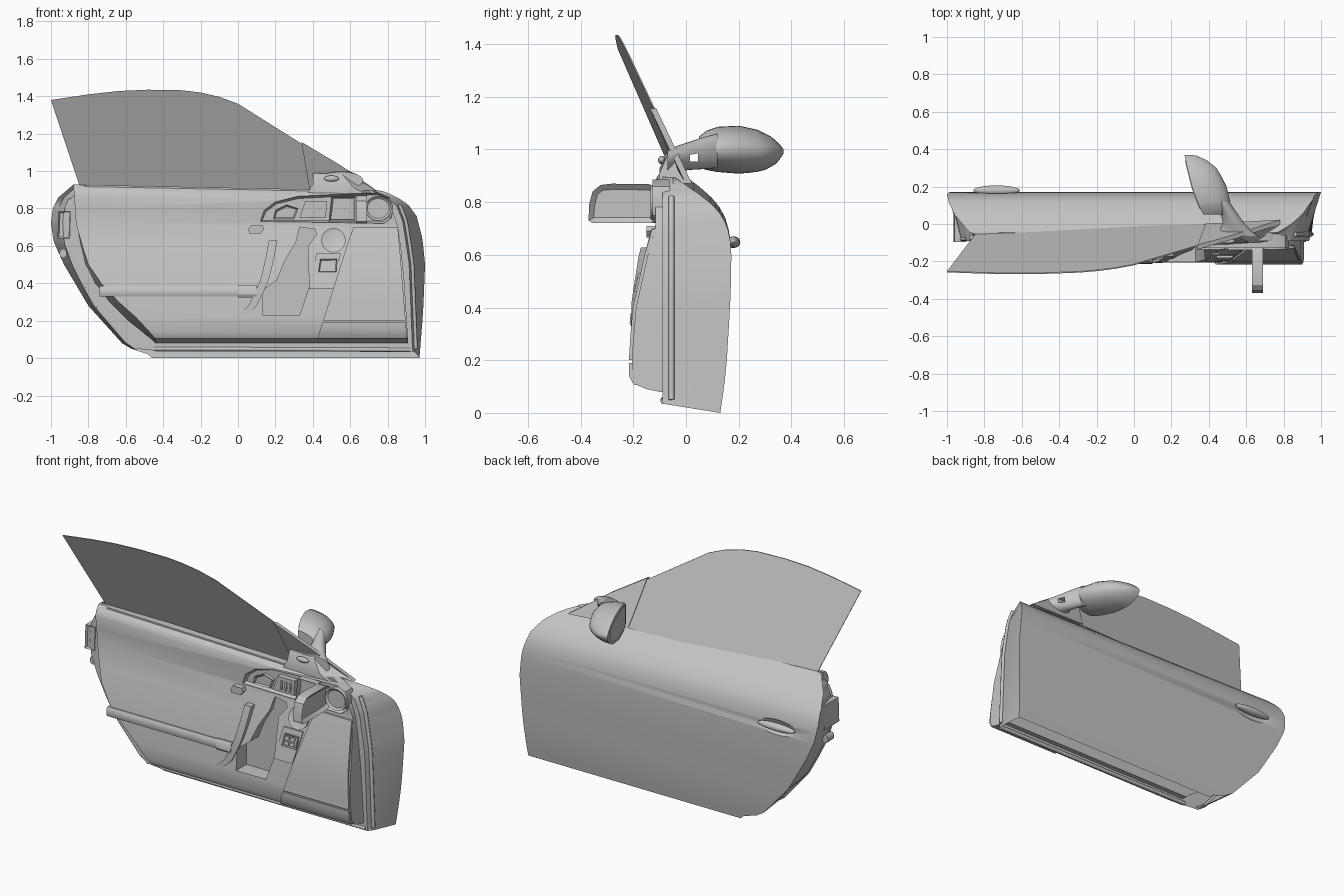
import bpy, bmesh, math

if "Cube" in bpy.data.objects:
    bpy.data.objects.remove(bpy.data.objects["Cube"])

grey = bpy.data.materials.new("plain grey")
grey.use_nodes = True
grey.diffuse_color = (0.55, 0.55, 0.55, 1)
grey.node_tree.nodes["Principled BSDF"].inputs["Base Color"].default_value = grey.diffuse_color
parts = []


def finish(name, bm):
    bmesh.ops.recalc_face_normals(bm, faces=bm.faces)
    mesh = bpy.data.meshes.new(name)
    bm.to_mesh(mesh)
    bm.free()
    mesh.materials.append(grey)
    obj = bpy.data.objects.new(name, mesh)
    bpy.context.collection.objects.link(obj)
    parts.append(obj)
    return obj


def loft(name, rings):
    """Skin closed rings and cap both ends."""
    bm = bmesh.new()
    rows = [[bm.verts.new(p) for p in ring] for ring in rings]
    n = len(rows[0])
    for a, b in zip(rows, rows[1:]):
        for i in range(n):
            j = (i + 1) % n
            bm.faces.new((a[i], a[j], b[j], b[i]))
    bm.faces.new(rows[0])
    bm.faces.new(rows[-1])
    return finish(name, bm)


def prism(name, pts, a, b, axis="y", inset=0, depth=0):
    """Extrude an outline between a and b, with optional inset end faces."""
    def place(p, v):
        v = v(*p) if callable(v) else v
        return (p[0], v, p[1]) if axis == "y" else (v, p[0], p[1])
    bm = bmesh.new()
    lo = [bm.verts.new(place(p, a)) for p in pts]
    hi = [bm.verts.new(place(p, b)) for p in pts]
    caps = [bm.faces.new(lo), bm.faces.new(hi)]
    for i in range(len(pts)):
        j = (i + 1) % len(pts)
        bm.faces.new((lo[i], lo[j], hi[j], hi[i]))
    bmesh.ops.recalc_face_normals(bm, faces=bm.faces)
    if inset:
        bmesh.ops.inset_individual(bm, faces=caps, thickness=inset, depth=depth)
    return finish(name, bm)


def ellipse(cx, cz, rx, rz, n=24):
    return [(cx + rx * math.cos(t * math.tau / n), cz + rz * math.sin(t * math.tau / n)) for t in range(n)]


def ball(name, loc, scale):
    bm = bmesh.new()
    bmesh.ops.create_uvsphere(bm, u_segments=32, v_segments=16, radius=1)
    bmesh.ops.scale(bm, vec=scale, verts=bm.verts)
    bmesh.ops.translate(bm, vec=loc, verts=bm.verts)
    return finish(name, bm)


def tube(name, pts, r):
    """Round bar following a path."""
    cu = bpy.data.curves.new(name, "CURVE")
    cu.dimensions = "3D"
    cu.bevel_depth, cu.bevel_resolution = r, 2
    cu.use_fill_caps = True
    sp = cu.splines.new("POLY")
    sp.points.add(len(pts) - 1)
    for q, p in zip(sp.points, pts):
        q.co = (*p, 1)
    cu.materials.append(grey)
    bpy.context.collection.objects.link(bpy.data.objects.new(name, cu))


def cut(obj, cutter):
    mod = obj.modifiers.new("cut", "BOOLEAN")
    mod.operation, mod.solver, mod.object = "DIFFERENCE", "EXACT", cutter
    bpy.context.view_layer.objects.active = obj
    bpy.ops.object.modifier_apply(modifier=mod.name)
    parts.remove(cutter)
    bpy.data.objects.remove(cutter)


def table(*pairs):
    def f(z):
        for (a, u), (b, v) in zip(pairs, pairs[1:]):
            if z <= b:
                return u + (v - u) * max(0, z - a) / (b - a)
        return pairs[-1][1]
    return f


def drop(x, z):
    """The belt line falls gently toward the nose."""
    return z - 0.02 * (x + 1) * max(0, (z - 0.6) / 0.33)


# Door outline and depth profiles, all by height
left = table((0, -.46), (.02, -.48), (.05, -.57), (.08, -.62), (.28, -.8), (.5, -.93), (.62, -.985),
             (.72, -1), (.8, -.99), (.86, -.96), (.93, -.88))
right = table((0, .97), (.25, .99), (.5, 1), (.65, .985), (.78, .955), (.85, .91), (.9, .84), (.93, .77))
inner_right = table((0, .95), (.5, .93), (.75, .895), (.85, .86), (.93, .73))
skin_y = table((0, .13), (.1, .145), (.2, .155), (.4, .167), (.5, .171), (.6, .172), (.66, .168), (.7, .161),
               (.74, .149), (.78, .128), (.82, .095), (.86, .05), (.89, .01), (.93, -.045))
flange = table((0, .4), (.4, .6), (.7, 1))
trim_left = table((.08, -.44), (.2, -.6), (.35, -.75), (.5, -.82), (.7, -.865), (.93, -.88))
trim_right = table((.08, .91), (.4, .89), (.7, .86), (.8, .83), (.93, .7))
trim_y = table((.08, -.1), (.09, -.15), (.105, -.185), (.14, -.205), (.22, -.205), (.4, -.19), (.6, -.145),
               (.72, -.115), (.87, -.118), (.9, -.11), (.93, -.08))

# Outer shell, open along the bottom
rings = []
for z in (0, .02, .05, .08, .14, .2, .28, .36, .43, .5, .56, .6, .63, .66, .68, .7, .72, .74, .76, .78, .8, .82, .84,
          .86, .875, .89, .91, .93):
    y, l, r, s, k = skin_y(z), left(z), right(z), inner_right(z), flange(z)
    section = [(l, y), (r, y), (s, -.05), (s - .015, -.09), (l + .07 * k, -.09), (l + .03 * k, min(.07 * k, y - .01))]
    lift = .035 if z == 0 else 0
    rings.append([(px, py, drop(px, z) + lift * (.13 - py) / .22) for px, py in section])
rings[1] = [(x, y, max(z, rings[0][i][2] + .006)) for i, (x, y, z) in enumerate(rings[1])]
shell = loft("door_shell", rings)
cut(shell, ball("handle_dish", (-.735, .19, .645), (.155, .038, .055)))
bm = bmesh.new()
bm.from_mesh(shell.data)
bmesh.ops.delete(bm, geom=[f for f in bm.faces if f.normal.z < -.8 and f.calc_center_median().z < .05],
                 context="FACES_ONLY")
bm.to_mesh(shell.data)
bm.free()

# Outer pull handle
ball("outer_handle", (-.735, .18, .648), (.125, .026, .022))


def slab(name, zs, lf, rf, back, front, slope=lambda z: 0):
    return loft(name, [[(x, y, drop(x, z)) for x, y in
                        ((lf(z), back(z)), (rf(z), back(z)), (rf(z), front(z)), (lf(z) + slope(z), front(z)))]
                       for z in zs])


# Inner trim panel with a moulded pocket and an opening for the cubby
housing_outline = [(.12, .73), (.5, .725), (.78, .72), (.82, .75), (.83, .81), (.81, .86), (.75, .885), (.62, .88),
                   (.32, .865), (.2, .835), (.14, .79)]
trim = slab("inner_trim", (.08, .09, .105, .14, .22, .3, .4, .5, .6, .72, .8, .87, .9, .93), trim_left, trim_right,
            lambda z: -.06, trim_y, table((.08, 0), (.105, .03), (.2, .075), (.32, .06), (.5, .02), (.7, 0)))
cut(trim, prism("pocket_cut", [(.13, .23), (.33, .23), (.38, .38), (.375, .6), (.42, .66), (.41, .69), (.33, .7),
                               (.31, .62), (.25, .52), (.21, .42), (.13, .36)], -.4, -.105))
cut(trim, prism("cubby_cut", housing_outline, -.4, -.08))

# Footwell cover in two plates split by a seam
seam = table((.09, .42), (.72, .62))
edge = table((.09, .905), (.71, .855))
for name, zs in (("kick_plate_lower", (.105, .14, .19)), ("kick_plate_upper", (.2, .3, .4, .5, .6, .71))):
    slab(name, zs, seam, edge, lambda z: trim_y(z) + .02, lambda z: trim_y(z) - .012)

# Armrest rail, its end block and the curved grab strap
for name, x0, x1, zs, d in (("armrest_rail", -.74, .02, (.33, .345, .37, .385), .014),
                            ("armrest_end", 0, .1, (.325, .34, .375, .39), .019)):
    slab(name, zs, lambda z: x0, lambda z: x1, lambda z: trim_y(z) + .02,
         lambda z: trim_y(z) - (d if zs[0] < z < zs[-1] else d * .5))
strap = table((.23, 0), (.28, .055), (.35, .09), (.42, .12), (.52, .145), (.63, .165))
strap_lift = table((.23, .006), (.35, .014), (.45, .024), (.6, .034))
slab("grab_strap", (.23, .28, .35, .42, .48, .54, .59, .63), strap, lambda z: strap(z) + .045,
     lambda z: trim_y(z) + .01, lambda z: trim_y(z) - strap_lift(z))
prism("lock_lever", [(.06, .665), (.12, .665), (.14, .69), (.13, .71), (.07, .71), (.055, .69)], -.1, -.15)

# Speaker and window switches
on_trim = lambda d: (lambda x, z: trim_y(z) - d)
prism("speaker", ellipse(.51, .63, .065, .065, 32), on_trim(-.01), on_trim(.012), inset=.008, depth=-.004)
prism("switch_plate", [(.38, .37), (.505, .37), (.55, .56), (.42, .56)], on_trim(-.02), on_trim(.009))
prism("switch_block", [(.43, .46), (.525, .46), (.53, .53), (.44, .53)], on_trim(-.02), on_trim(.02), inset=.008,
      depth=-.006)
for i in range(4):
    x, z = .46 + .037 * (i % 2), .48 + .028 * (i // 2)
    prism("switch_button", [(x - .014, z - .01), (x + .014, z - .01), (x + .014, z + .01), (x - .014, z + .01)],
          on_trim(0), on_trim(.021))

# Cubby housing with door opener, vent frame, round vent and open flap
prism("cubby_housing", housing_outline, -.06, -.128, inset=.012, depth=-.025)
prism("opener_lever", [(.19, .745), (.3, .745), (.32, .8), (.26, .82), (.2, .79)], -.09, -.125, inset=.01, depth=-.01)
prism("opener_grip", [(.33, .75), (.47, .75), (.475, .84), (.36, .84)], -.09, -.135)
for i in range(3):
    x = .38 + .03 * i
    prism("grip_rib", [(x, .765), (x + .012, .765), (x + .016, .82), (x + .004, .82)], -.13, -.142)
prism("vent_frame", [(.485, .73), (.63, .73), (.63, .865), (.5, .865)], -.09, -.14, inset=.015, depth=-.03)
prism("round_vent", ellipse(.75, .8, .07, .065, 32), -.09, -.135, inset=.012, depth=-.01)
prism("open_flap", [(-.37, .73), (-.368, .79), (-.355, .84), (-.325, .865), (-.28, .87), (-.14, .868), (-.1, .85),
                    (-.1, .74), (-.13, .72), (-.355, .72)], .63, .69, "x", .022, -.018)

# Window glass leaning inward, and the corner sail panel
glass_y = lambda x, z: .363 + .0295 * x - .427 * z
prism("window_glass", [(-.84, .9), (-1, 1.38), (-.8, 1.41), (-.64, 1.428), (-.48, 1.435), (-.3, 1.432), (-.2, 1.42),
                       (-.1, 1.397), (0, 1.36), (.35, 1.14), (.4, .88)],
      lambda x, z: glass_y(x, z) - .003, lambda x, z: glass_y(x, z) + .003)
prism("sail_panel", [(.34, 1.155), (.36, 1.03), (.385, .89), (.78, .87), (.7, .925), (.55, 1.03)],
      lambda x, z: glass_y(x, z) + .008, lambda x, z: glass_y(x, z) - .016)
loft("sail_base", [[(.37, -.1, .88), (.7, -.1, .87), (.78, 0, .87), (.4, .0, .88)],
                   [(.4, -.1, .93), (.62, -.1, .91), (.7, -.03, .92), (.41, -.02, .93)],
                   [(.4, -.075, .99), (.56, -.07, .98), (.58, -.05, .98), (.41, -.055, .99)]])
ball("mirror_knob", (.5, -.092, .96), (.04, .014, .016))

# Exterior mirror: half-round housing, glass plate and slotted arm
low_x = table((.05, .37), (.1, .345), (.2, .31), (.3, .285), (.37, .27))
high_x = table((.05, .49), (.1, .52), (.2, .495), (.26, .465), (.3, .44), (.34, .39), (.365, .335), (.37, .3))
low_z = table((.05, .93), (.1, .916), (.2, .908), (.26, .913), (.3, .922), (.345, .947), (.362, .97), (.37, .985))
high_z = table((.05, 1.05), (.08, 1.072), (.12, 1.086), (.2, 1.09), (.27, 1.075), (.33, 1.045), (.36, 1.015), (.37, 1))
housing = []
for y in (.05, .08, .12, .16, .2, .24, .27, .3, .32, .34, .355, .365, .37):
    w, h, c = high_x(y) - low_x(y), (high_z(y) - low_z(y)) / 2, (high_z(y) + low_z(y)) / 2
    housing.append([(low_x(y) + w * math.cos(a), y, c + h * math.sin(a))
                    for a in [math.pi * (i / 16 - .5) for i in range(17)]])
loft("mirror_housing", housing)
prism("mirror_glass", [(y, low_z(y) + .015) for y in (.08, .12, .22, .3, .34)] +
      [(y, high_z(y) - .015) for y in (.34, .3, .2, .12, .08)],
      lambda y, z: low_x(y) - .004, lambda y, z: low_x(y) + .004, "x")
arm = loft("mirror_arm", [[(x, y, z) for x, z in ellipse(cx, cz, rx, rz)] for y, cx, cz, rx, rz in
                          ((-.07, .55, .95, .12, .045), (-.03, .54, .965, .08, .05), (.01, .53, .975, .055, .053),
                           (.06, .505, .985, .045, .06), (.12, .47, .995, .04, .065))])
cut(arm, prism("arm_slot_cut", [(.015, .955), (.046, .955), (.046, .985), (.015, .98)], .3, .7, "x"))

# Weather seals around the front, sill and rear, and the rear latch
heights = [.05 + .04 * i for i in range(21)]
tube("front_seal", [(inner_right(z) + .002, -.055, drop(.9, z)) for z in heights], .011)
tube("sill_seal", [(-.45, -.085, .05), (.92, -.085, .045)], .012)
tube("rear_seal", [(left(z) + .07 * flange(z), -.08, z) for z in heights], .01)
prism("latch", [(-.965, .64), (-.9, .64), (-.895, .785), (-.96, .785)], -.095, .05, inset=.012, depth=-.012)
prism("latch_bolt", ellipse(-.935, .56, .02, .025, 12), -.06, .0)

# Crisp edges with smooth curves between
bpy.ops.object.select_all(action="DESELECT")
for obj in parts:
    obj.select_set(True)
bpy.context.view_layer.objects.active = shell
bpy.ops.object.shade_smooth_by_angle(angle=math.radians(32))
